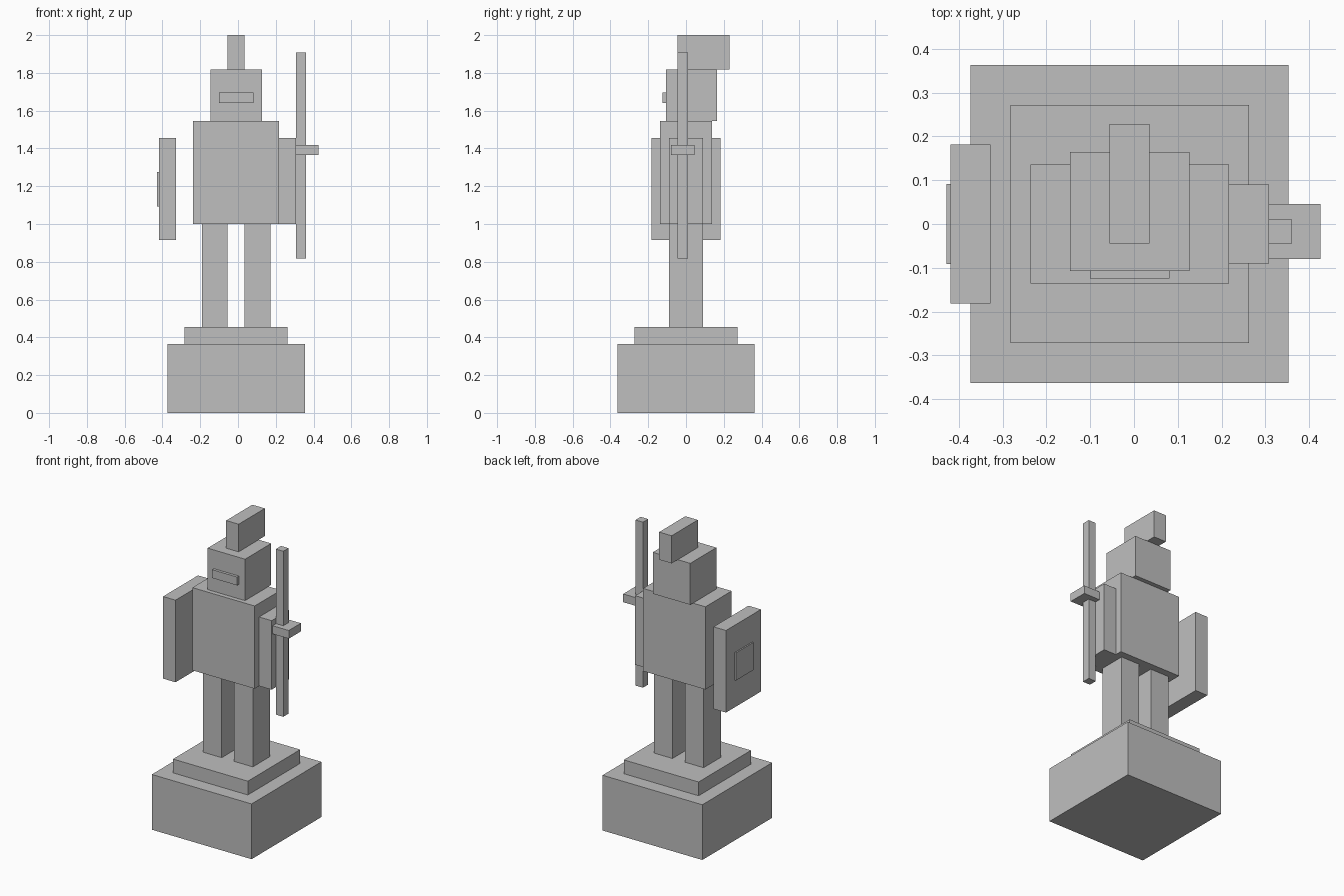
import bpy
import bmesh

old = bpy.data.objects.get("Cube")
if old:
    bpy.data.objects.remove(old, do_unlink=True)

# One plain grey for the whole statue
GREY = (0.52, 0.52, 0.52, 1.0)
stone = bpy.data.materials.new("stone_grey")
stone.use_nodes = True
stone.diffuse_color = GREY
stone.node_tree.nodes["Principled BSDF"].inputs["Base Color"].default_value = GREY


def block(name, xs, ys, zs):
    """Box spanning the given (low, high) ranges on each axis."""
    bm = bmesh.new()
    bmesh.ops.create_cube(bm, size=1)
    spans = (xs, ys, zs)
    centre = [(lo + hi) / 2 for lo, hi in spans]
    for v in bm.verts:
        v.co = [c * (hi - lo) for c, (lo, hi) in zip(v.co, spans)]
        for axis in range(3):
            v.co[axis] += 0.0
    mesh = bpy.data.meshes.new(name)
    bm.to_mesh(mesh)
    bm.free()
    mesh.materials.append(stone)
    obj = bpy.data.objects.new(name, mesh)
    obj.location = centre
    bpy.context.collection.objects.link(obj)
    return obj


MID = -0.01   # centre line of the figure


def centred(half, middle=0.0):
    return (middle - half, middle + half)


# Stepped plinth
block("plinth", centred(0.3635, MID), centred(0.3635), (0, 0.364))
block("plinth_step", centred(0.2725, MID), centred(0.2725), (0.364, 0.455))

# Legs
for side, name in ((-1, "right_leg"), (1, "left_leg")):
    block(name, centred(0.068, MID + side * 0.1135), centred(0.09), (0.455, 1.0))

# Body and arm
block("torso", centred(0.227, MID), centred(0.1365), (1.0, 1.545))
block("left_arm", (0.217, 0.308), centred(0.09), (1.0, 1.455))

# Head with visor slit and crest
block("head", centred(0.1365, MID), (-0.107, 0.165), (1.545, 1.818))
block("visor", centred(0.091, MID), (-0.125, -0.107), (1.64, 1.695))
block("crest", centred(0.0455, MID), (-0.044, 0.229), (1.818, 2.0))

# Shield with raised boss
block("shield", (-0.419, -0.328), centred(0.182), (0.914, 1.455))
block("shield_boss", (-0.428, -0.419), centred(0.091), (1.093, 1.275))

# Spear with hand guard
block("spear_shaft", (0.307, 0.361), (-0.044, 0.01), (0.818, 1.909))
block("spear_guard", (0.307, 0.426), (-0.08, 0.046), (1.364, 1.418))
